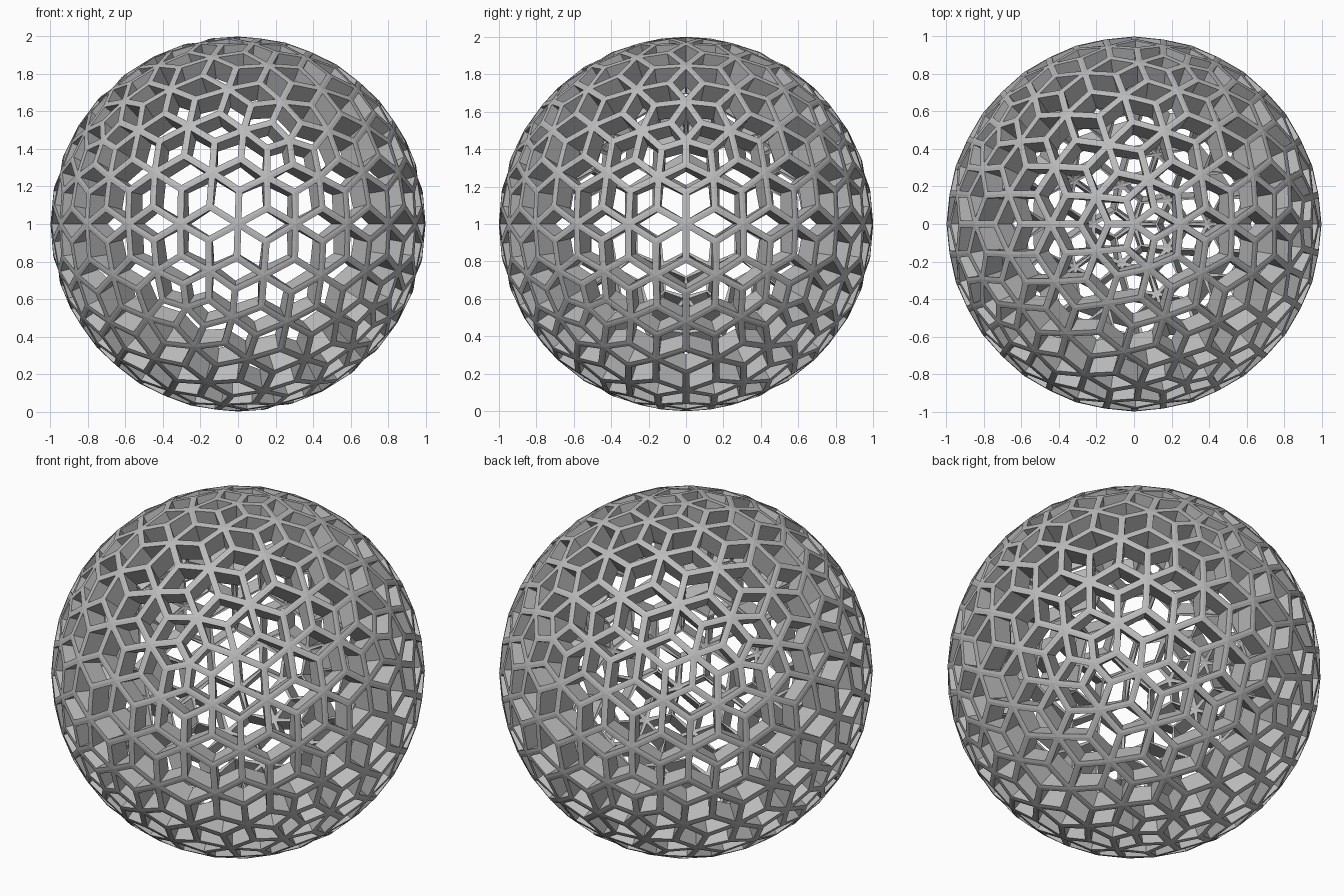
import bpy
import bmesh

BAR_HALF_WIDTH = 0.018
WALL_DEPTH = 0.12

cube = bpy.data.objects.get("Cube")
if cube:
    bpy.data.objects.remove(cube, do_unlink=True)

# Single grey material
grey = bpy.data.materials.new("mid_grey")
grey.use_nodes = True
colour = (0.5, 0.5, 0.5, 1.0)
grey.diffuse_color = colour
grey.node_tree.nodes["Principled BSDF"].inputs["Base Color"].default_value = colour

# Geodesic triangle sphere that drives the rhombus pattern
base = bmesh.new()
bmesh.ops.create_icosphere(base, subdivisions=3, radius=1.0)
base.verts.ensure_lookup_table()
base.verts.index_update()
base.faces.index_update()

# One rhombus per triangle edge: two corners and two neighbouring face centres
bm = bmesh.new()
corners = [bm.verts.new(v.co.normalized()) for v in base.verts]
centres = [bm.verts.new(f.calc_center_median().normalized()) for f in base.faces]
for edge in base.edges:
    a, b = edge.verts
    f, g = edge.link_faces
    quad = bm.faces.new((corners[a.index], centres[f.index],
                         corners[b.index], centres[g.index]))
    quad.normal_update()
    if quad.normal.dot(quad.calc_center_median()) < 0:
        quad.normal_flip()
base.free()

# Inset every rhombus and open the middle, leaving only the bars
panes = list(bm.faces)
bmesh.ops.inset_individual(bm, faces=panes, thickness=BAR_HALF_WIDTH,
                           use_even_offset=True)
bmesh.ops.delete(bm, geom=panes, context='FACES')
bm.normal_update()

mesh = bpy.data.meshes.new("lattice_sphere")
bm.to_mesh(mesh)
bm.free()
mesh.materials.append(grey)

lattice = bpy.data.objects.new("lattice_sphere", mesh)
bpy.context.collection.objects.link(lattice)
lattice.location.z = 1.0

# Deep walls running inward from the bars
solid = lattice.modifiers.new("wall_depth", 'SOLIDIFY')
solid.thickness = WALL_DEPTH
solid.offset = -1.0
